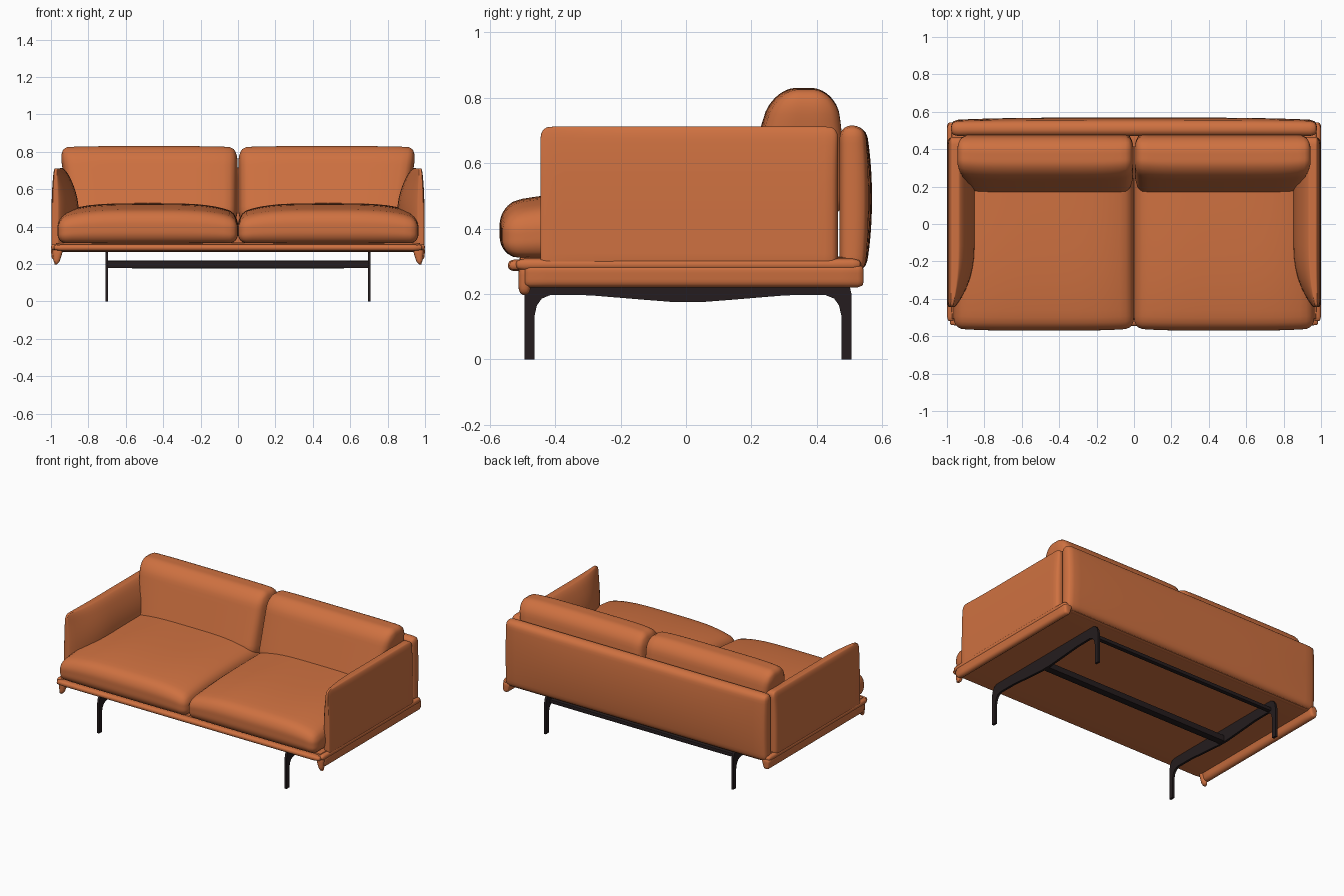
import bpy, bmesh, math
from mathutils import Vector

cube = bpy.data.objects.get("Cube")
if cube:
    bpy.data.objects.remove(cube, do_unlink=True)


def material(name, rgb):
    m = bpy.data.materials.new(name)
    m.use_nodes = True
    m.diffuse_color = (*rgb, 1)
    m.node_tree.nodes["Principled BSDF"].inputs["Base Color"].default_value = (*rgb, 1)
    return m


LEATHER = material("tan leather", (0.62, 0.165, 0.052))
METAL = material("dark metal", (0.018, 0.012, 0.013))


def finish(name, bm, mat):
    bmesh.ops.recalc_face_normals(bm, faces=bm.faces)
    mesh = bpy.data.meshes.new(name)
    bm.to_mesh(mesh)
    bm.free()
    mesh.materials.append(mat)
    ob = bpy.data.objects.new(name, mesh)
    bpy.context.collection.objects.link(ob)
    bpy.ops.object.select_all(action="DESELECT")
    ob.select_set(True)
    bpy.context.view_layer.objects.active = ob
    bpy.ops.object.shade_smooth_by_angle(angle=math.radians(40))
    return ob


def soft_box(name, low, high, radius, shape=None, side=1, cuts=21, mat=LEATHER):
    """Rounded box with dense edges; shape(p) reshapes it, side=-1 mirrors it in x."""
    low, high, radius = Vector(low), Vector(high), Vector(radius)
    half, mid = (high - low) / 2, (high + low) / 2
    bm = bmesh.new()
    bmesh.ops.create_cube(bm, size=2)
    bmesh.ops.subdivide_edges(bm, edges=bm.edges[:], cuts=cuts, use_grid_fill=True)
    for v in bm.verts:
        p = Vector([math.sin(c * math.pi / 2) * h for c, h in zip(v.co, half)])
        q = Vector([max(r - h, min(h - r, c)) for c, h, r in zip(p, half, radius)])
        d = Vector([(a - b) / r for a, b, r in zip(p, q, radius)]).normalized()
        p = mid + q + Vector([a * r for a, r in zip(d, radius)])
        if shape:
            p = shape(p)
        v.co = (p.x * side, p.y, p.z)
    return finish(name, bm, mat)


def seat_shape(p):
    # Crowned top that falls to the seams and to the front edge
    u = abs((p.x - 0.48) / 0.48)
    v = max(0, min(1, (p.y + 0.57) / 0.87))
    k = (1 - 0.26 * u ** 4) * (1 - 0.22 * (1 - v) ** 4)
    p.y += 0.012 * u ** 4 * (1 - v) ** 3
    p.z = 0.31 + (p.z - 0.31) * k
    return p


def back_cushion_shape(p):
    # Wedge section: deep at the bottom, narrow at the rounded top
    t = max(0, (p.z - 0.42) / 0.41)
    front, rear = 0.14 + 0.125 * t, 0.485 - 0.03 * t ** 3
    u = abs((p.x - 0.475) / 0.475)
    w = (p.y - 0.14) / 0.35
    front += 0.02 * u ** 6
    p.y = front + (rear - front) * w
    p.x = min(p.x, p.x - 0.06 * (1 - t) * max(0, (p.x - 0.5) / 0.45))
    p.z -= 0.008 * u ** 6
    return p


def arm_shape(p):
    # Flat outside, padded inside, thin at the front and along the top
    f = 1 - 0.68 * max(0, (-0.1 - p.y) / 0.34) ** 2.4
    g = 1 - 0.62 * max(0, (p.z - 0.48) / 0.235) ** 2
    h = max(0, (p.z - 0.27) / 0.44)
    p.x = 0.998 - (1 - p.x) * f * g - 0.014 * h ** 4
    return p


def back_panel_shape(p):
    # Outward belly, strongest in the middle
    t = (p.z - 0.27) / 0.445
    k = (p.y - 0.47) / 0.075
    belly = 0.024 * math.sin(math.pi * max(0, min(1, t))) ** 0.6
    p.y += k * belly * (1 - 0.6 * abs(p.x) ** 4)
    return p


def roll_shape(p):
    # Hanging edge narrows toward its bottom
    p.x += 0.012 * (p.z - 0.25) / 0.04 * (1 if p.x < 0.97 else -0.3) * -1
    return p


# Mirrored upholstery
for label, side in (("left", 1), ("right", -1)):
    soft_box(label + "_seat_cushion", (0, -0.57, 0.31), (0.965, 0.30, 0.525),
             (0.045, 0.06, 0.085), seat_shape, side)
    soft_box(label + "_back_cushion", (0.002, 0.14, 0.42), (0.955, 0.49, 0.83),
             (0.04, 0.13, 0.08), back_cushion_shape, side)
    soft_box(label + "_arm", (0.855, -0.445, 0.27), (1.0, 0.465, 0.712),
             (0.03, 0.03, 0.035), arm_shape, side)
    soft_box(label + "_edge_roll", (0.948, -0.495, 0.22), (0.998, 0.543, 0.29),
             (0.02, 0.012, 0.02), roll_shape, side, cuts=11)
    soft_box(label + "_roll_tip", (0.942, -0.512, 0.197), (0.99, -0.475, 0.29),
             (0.02, 0.016, 0.025), roll_shape, side, cuts=9)
    soft_box(label + "_side_welt", (0.95, -0.52, 0.272), (1.0, 0.535, 0.308),
             (0.018, 0.02, 0.017), None, side, cuts=9)

# Back panel and seat deck
soft_box("back_panel", (-0.978, 0.47, 0.265), (0.978, 0.545, 0.715),
         (0.03, 0.036, 0.035), back_panel_shape)
soft_box("seat_deck", (-0.975, -0.51, 0.265), (0.975, 0.53, 0.315),
         (0.01, 0.01, 0.01), None, cuts=7)
soft_box("front_welt", (-0.985, -0.545, 0.27), (0.985, -0.47, 0.305),
         (0.02, 0.02, 0.017), None, cuts=9)

# Leg frames: one flat arched profile each
outer = [(0.5, 0), (0.5, 0.2), (0.492, 0.235), (0.475, 0.257), (0.445, 0.268)]
inner = [(0.47, 0), (0.47, 0.13), (0.462, 0.165), (0.447, 0.186), (0.42, 0.197),
         (0.3, 0.196), (0.13, 0.182), (0.04, 0.175)]
half_arch = outer[::-1] + inner
outline = half_arch + [(-y, z) for y, z in reversed(half_arch)]
for label, side in (("left", 1), ("right", -1)):
    bm = bmesh.new()
    face = bm.faces.new([bm.verts.new((side * 0.694, y + 0.006, z)) for y, z in outline])
    ext = bmesh.ops.extrude_face_region(bm, geom=[face])
    moved = [g for g in ext["geom"] if isinstance(g, bmesh.types.BMVert)]
    bmesh.ops.translate(bm, verts=moved, vec=(side * 0.015, 0, 0))
    finish(label + "_leg_frame", bm, METAL)

# Cross bars between the leg frames
for name, y, depth, low, high in (("middle_cross_bar", 0.0, 0.05, 0.177, 0.218),
                                  ("rear_cross_bar", 0.45, 0.03, 0.195, 0.22)):
    soft_box(name, (-0.7, y - depth / 2, low), (0.7, y + depth / 2, high),
             (0.004, 0.004, 0.004), None, cuts=3, mat=METAL)
